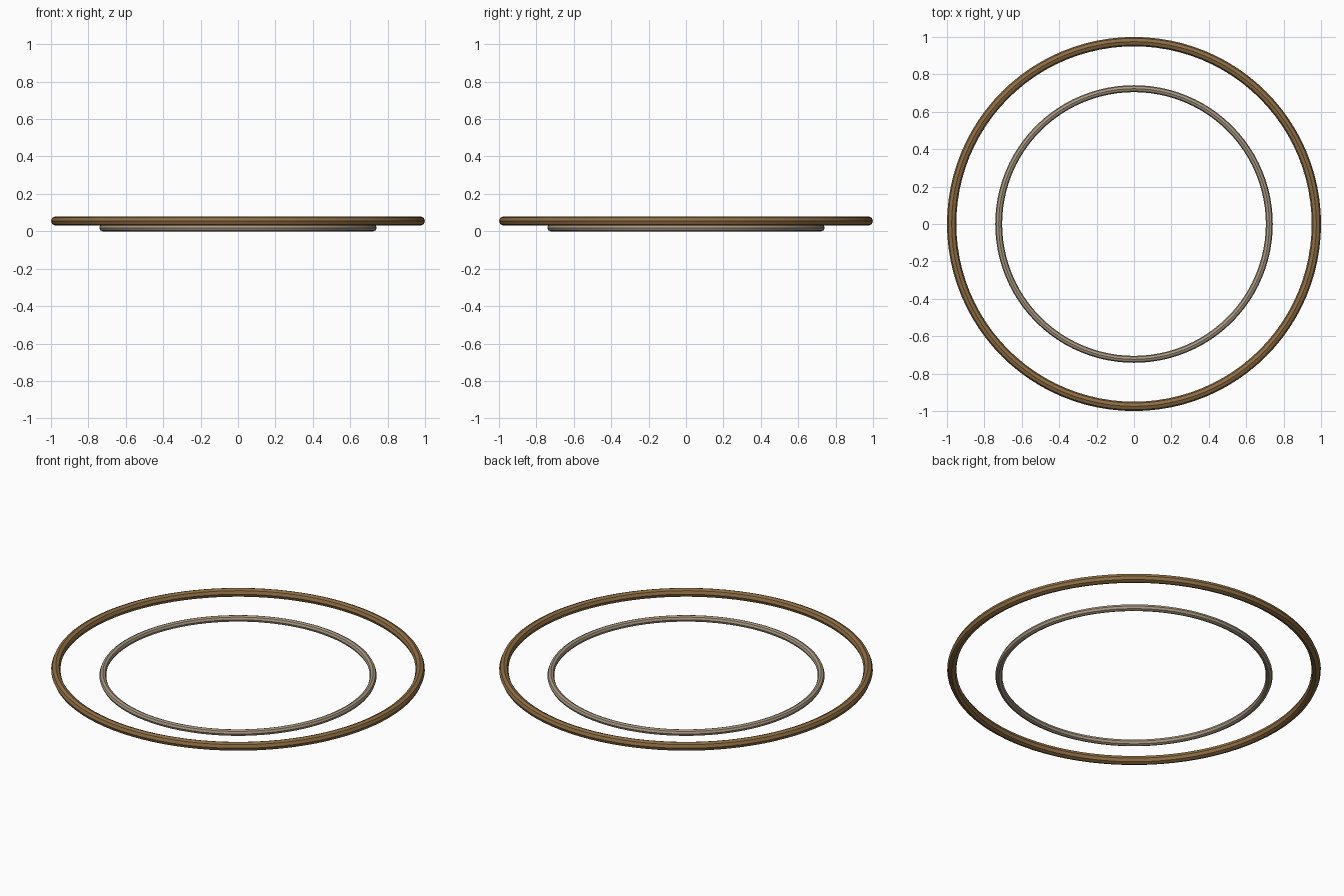
import bpy, math

cube = bpy.data.objects.get("Cube")
if cube:
    bpy.data.objects.remove(cube, do_unlink=True)


def material(name, colour):
    mat = bpy.data.materials.new(name)
    mat.diffuse_color = colour
    mat.use_nodes = True
    mat.node_tree.nodes["Principled BSDF"].inputs["Base Color"].default_value = colour
    return mat


def ring(name, outer_radius, tube, z, mat):
    """Horizontal ring with an eight-sided tube, rounded along its length."""
    bpy.ops.mesh.primitive_torus_add(
        major_segments=96, minor_segments=8,
        major_radius=outer_radius - tube, minor_radius=tube, location=(0, 0, z))
    obj = bpy.context.object
    obj.name = name
    obj.data.materials.append(mat)
    bpy.ops.object.shade_smooth_by_angle(angle=math.radians(30))
    return obj


bronze = material("bronze", (0.27, 0.155, 0.058, 1))
pale_metal = material("pale metal", (0.40, 0.32, 0.225, 1))

# Large raised ring and the smaller ring resting on the ground
ring("outer_ring", 1.0, 0.025, 0.055, bronze)
ring("inner_ring", 0.742, 0.0185, 0.0185, pale_metal)
